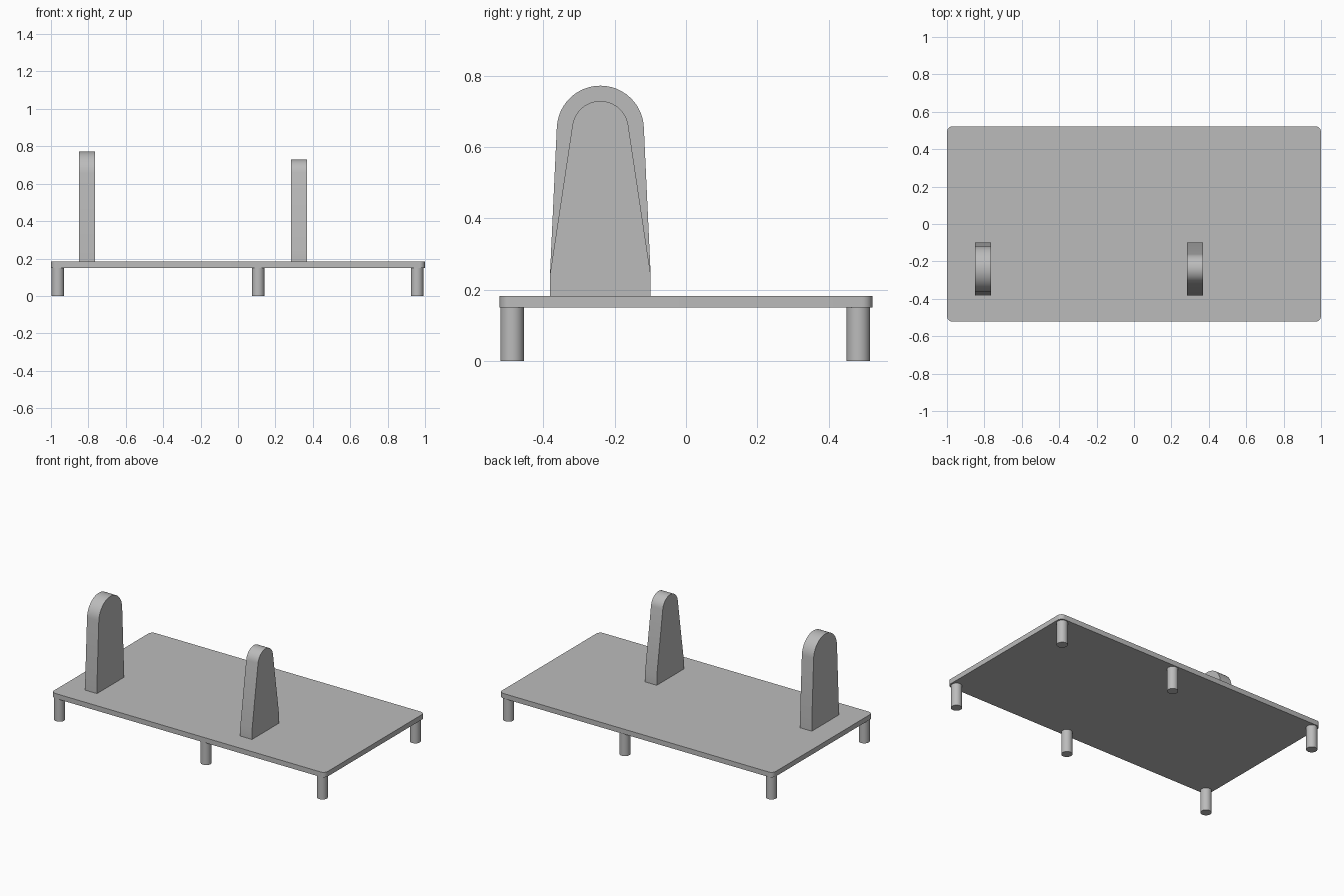
import bpy, bmesh, math
from mathutils import Matrix, Vector

cube = bpy.data.objects.get("Cube")
if cube:
    bpy.data.objects.remove(cube, do_unlink=True)

grey = bpy.data.materials.new("plain_grey")
grey.use_nodes = True
colour = (0.5, 0.5, 0.5, 1)
grey.diffuse_color = colour
grey.node_tree.nodes["Principled BSDF"].inputs["Base Color"].default_value = colour


def arc(u, v, r, start, end, steps):
    """Points on a circular arc, angles in radians."""
    angles = [start + (end - start) * i / steps for i in range(steps + 1)]
    return [(u + r * math.cos(a), v + r * math.sin(a)) for a in angles]


def extrude_profile(name, points, depth):
    """Solid made from a closed list of 3D points pushed along depth."""
    bm = bmesh.new()
    face = bm.faces.new([bm.verts.new(p) for p in points])
    result = bmesh.ops.extrude_face_region(bm, geom=[face])
    verts = [g for g in result["geom"] if isinstance(g, bmesh.types.BMVert)]
    bmesh.ops.translate(bm, verts=verts, vec=depth)
    bmesh.ops.recalc_face_normals(bm, faces=bm.faces)
    return finish(name, bm)


def finish(name, bm):
    mesh = bpy.data.meshes.new(name)
    bm.to_mesh(mesh)
    bm.free()
    mesh.materials.append(grey)
    obj = bpy.data.objects.new(name, mesh)
    bpy.context.collection.objects.link(obj)
    bpy.ops.object.select_all(action="DESELECT")
    obj.select_set(True)
    bpy.context.view_layer.objects.active = obj
    bpy.ops.object.shade_smooth_by_angle(angle=math.radians(30))
    return obj


# Base plate with rounded corners
plate_bottom, plate_top = 0.15, 0.183
half_x, half_y, corner = 1.0, 0.522, 0.03
outline = []
for i, (sx, sy) in enumerate([(1, 1), (-1, 1), (-1, -1), (1, -1)]):
    a = i * math.pi / 2
    outline += arc(sx * (half_x - corner), sy * (half_y - corner), corner, a, a + math.pi / 2, 8)
extrude_profile("base_plate", [(x, y, plate_bottom) for x, y in outline],
                Vector((0, 0, plate_top - plate_bottom)))

# Six round legs
for end, x in [("right", -0.963), ("middle", 0.108), ("left", 0.958)]:
    for side, y in [("front", -0.487), ("back", 0.483)]:
        bm = bmesh.new()
        bmesh.ops.create_cone(bm, cap_ends=True, segments=40, radius1=0.033, radius2=0.033,
                              depth=plate_bottom,
                              matrix=Matrix.Translation((x, y, plate_bottom / 2)))
        finish(f"{side}_{end}_leg", bm)


# Upright supports: short straight foot, tapered sides, round top
def support(name, x, radius, lean):
    centre_y, centre_z, half, thick = -0.24, 0.65, 0.141, 0.086
    shape = [(centre_y - half, plate_top), (centre_y + half, plate_top), (centre_y + half, 0.243)]
    shape += arc(centre_y, centre_z, radius, lean, math.pi - lean, 24)
    shape.append((centre_y - half, 0.243))
    extrude_profile(name, [(x - thick / 2, y, z) for y, z in shape], Vector((thick, 0, 0)))


support("wide_support", -0.807, 0.122, 0.048)
support("narrow_support", 0.326, 0.079, 0.145)
